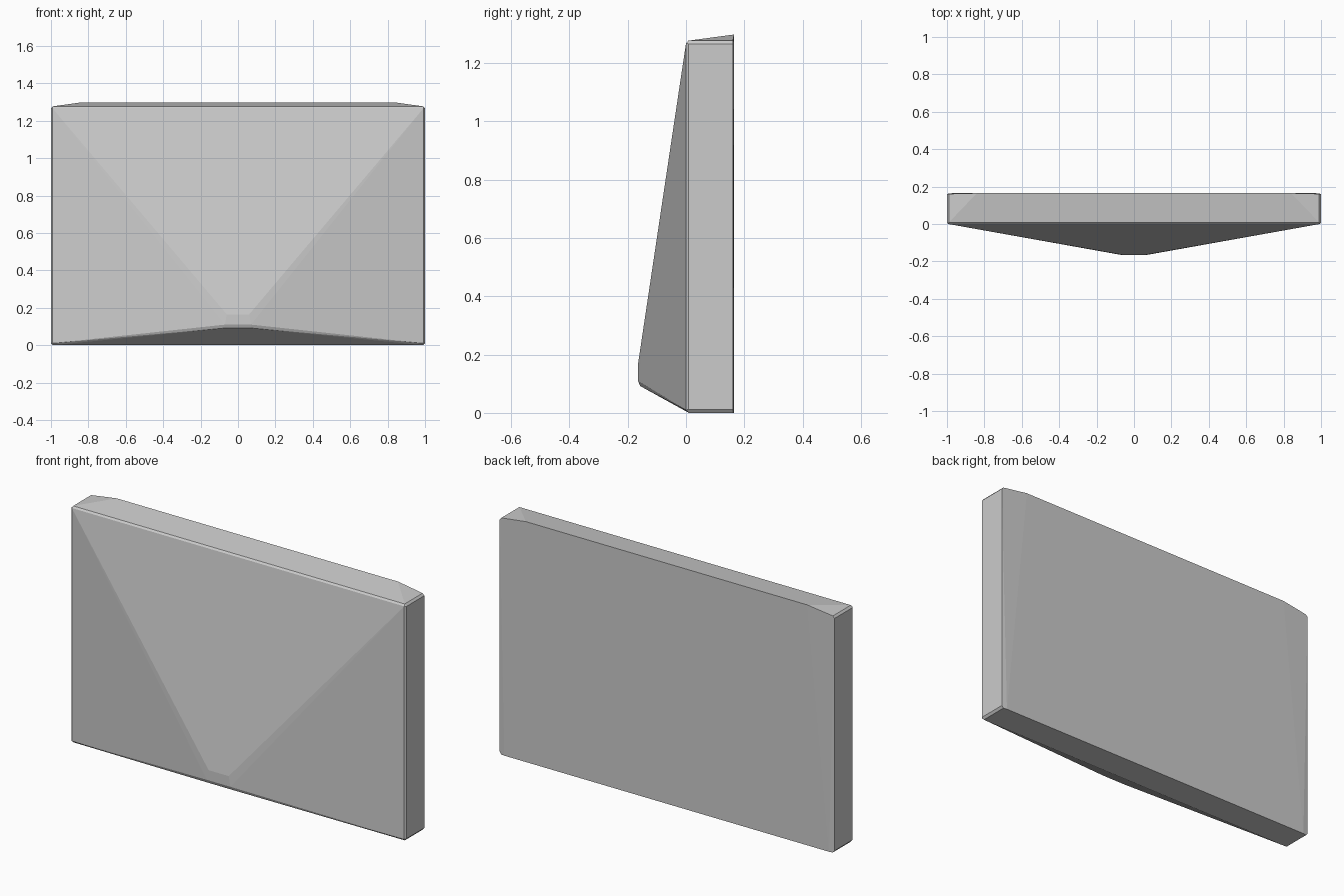
import bpy
import bmesh

if "Cube" in bpy.data.objects:
    bpy.data.objects.remove(bpy.data.objects["Cube"])

# Right-hand half of the outline points; mirrored across x and wrapped in a hull
half = [
    # blunt tip of the front wedge
    (0.06, -0.165, 0.165), (0.13, -0.149, 0.21), (0.07, -0.165, 0.11),
    (0.125, -0.152, 0.11), (0.07, -0.157, 0.092), (0.12, -0.148, 0.09),
    # front rim corners, slightly rounded
    (0.993, 0.0, 1.268), (0.99, 0.008, 1.277), (1.0, 0.008, 1.266),
    (0.993, 0.0, 0.010), (0.99, 0.010, 0.0), (1.0, 0.008, 0.012),
    # back rim with clipped upper corners
    (0.84, 0.165, 1.298), (0.99, 0.161, 1.277), (1.0, 0.161, 1.266),
    (0.97, 0.165, 0.0), (0.99, 0.162, 0.0), (1.0, 0.161, 0.012),
]

bm = bmesh.new()
for x, y, z in half:
    for side in (1, -1):
        bm.verts.new((side * x, y, z))
hull = bmesh.ops.convex_hull(bm, input=bm.verts[:])
loose = [v for v in bm.verts if not v.link_faces]
bmesh.ops.delete(bm, geom=loose, context='VERTS')
bmesh.ops.dissolve_limit(bm, angle_limit=0.01, verts=bm.verts[:], edges=bm.edges[:])
bmesh.ops.recalc_face_normals(bm, faces=bm.faces[:])

mesh = bpy.data.meshes.new("wedge_panel")
bm.to_mesh(mesh)
bm.free()
panel = bpy.data.objects.new("wedge_panel", mesh)
bpy.context.collection.objects.link(panel)

# Plain grey finish
grey = bpy.data.materials.new("grey")
grey.diffuse_color = (0.6, 0.6, 0.6, 1)
grey.use_nodes = True
grey.node_tree.nodes["Principled BSDF"].inputs["Base Color"].default_value = grey.diffuse_color
mesh.materials.append(grey)
